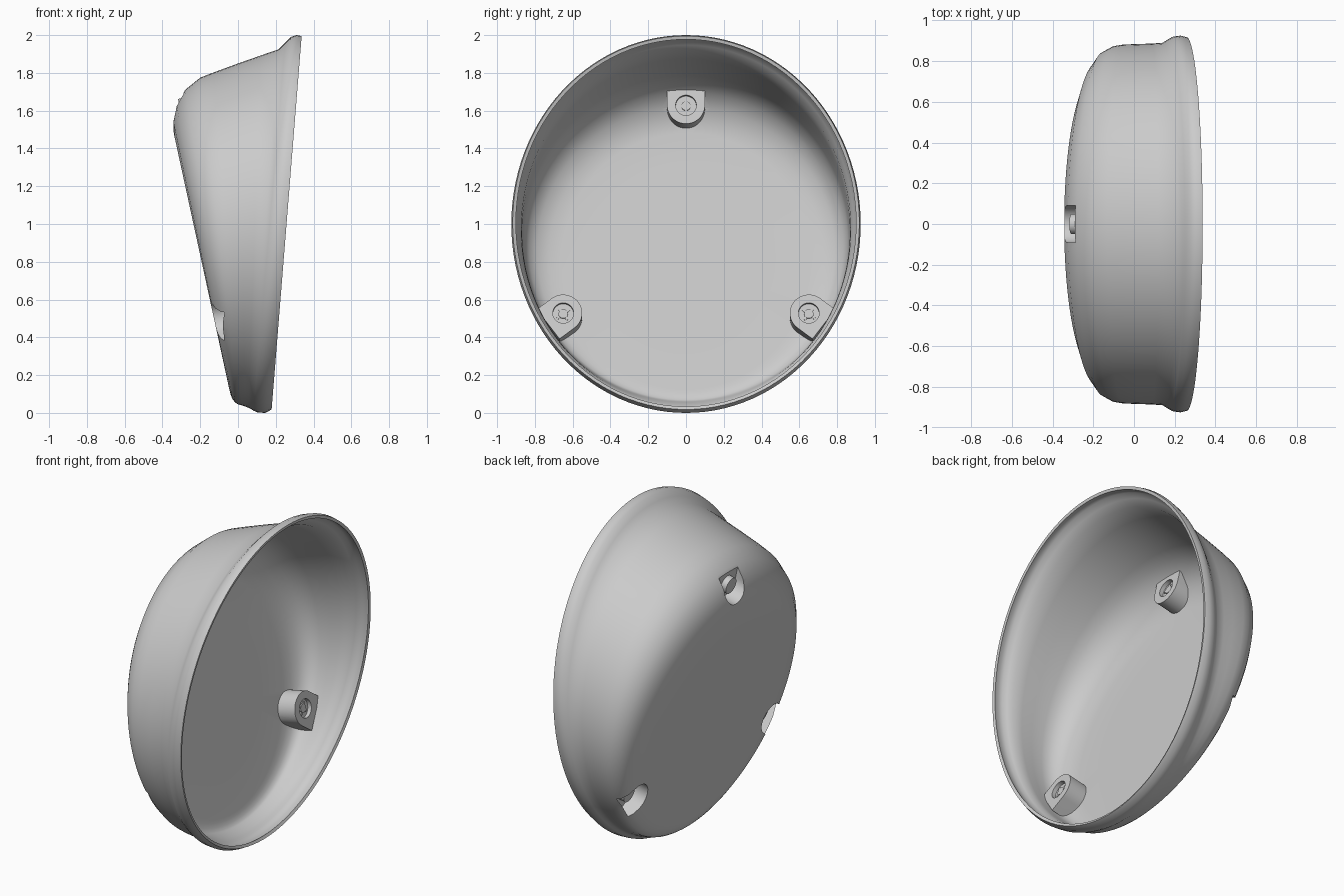
import bpy, bmesh
from math import sin, cos, pi, radians
from mathutils import Vector, Matrix

if "Cube" in bpy.data.objects:
    bpy.data.objects.remove(bpy.data.objects["Cube"])

grey = bpy.data.materials.new("plain_grey")
grey.use_nodes = True
colour = (0.6, 0.6, 0.6, 1)
grey.diffuse_color = colour
grey.node_tree.nodes["Principled BSDF"].inputs["Base Color"].default_value = colour


def make_object(name, bm):
    mesh = bpy.data.meshes.new(name)
    bm.to_mesh(mesh)
    bm.free()
    mesh.materials.append(grey)
    obj = bpy.data.objects.new(name, mesh)
    bpy.context.collection.objects.link(obj)
    return obj


def activate(obj):
    bpy.ops.object.select_all(action='DESELECT')
    obj.select_set(True)
    bpy.context.view_layer.objects.active = obj


def combine(obj, tool, operation):
    mod = obj.modifiers.new("combine", 'BOOLEAN')
    mod.operation, mod.solver, mod.object = operation, 'EXACT', tool
    activate(obj)
    bpy.ops.object.modifier_apply(modifier=mod.name)


def smooth(obj):
    activate(obj)
    bpy.ops.object.shade_smooth_by_angle(angle=radians(32))


def prism(name, outline, low, high, matrix):
    """Extrude a 2D outline along local z, then place it."""
    bm = bmesh.new()
    face = bm.faces.new([bm.verts.new((x, y, low)) for x, y in outline])
    grown = bmesh.ops.extrude_face_region(bm, geom=[face])["geom"]
    tops = [v for v in grown if isinstance(v, bmesh.types.BMVert)]
    bmesh.ops.translate(bm, vec=(0, 0, high - low), verts=tops)
    bmesh.ops.recalc_face_normals(bm, faces=bm.faces[:])
    bm.transform(matrix)
    return make_object(name, bm)


def circle(r, n=32):
    return [(r * cos(2 * pi * i / n), r * sin(2 * pi * i / n)) for i in range(n)]


def d_shape(r, flat, n=24):
    arc = [(r * cos(pi + pi * i / n), r * sin(pi + pi * i / n)) for i in range(n + 1)]
    return arc + [(r, flat), (-r, flat)]


def bar(w, h):
    return [(-w, -h), (w, -h), (w, h), (-w, h)]


# Bowl: tilted elliptical rings from floor to lip (top x, top z, bottom x, bottom z, half width)
rings = [
    (-0.34, 1.48, -0.045, 0.12, 0.66), (-0.343, 1.545, -0.04, 0.1, 0.73),
    (-0.325, 1.63, -0.03, 0.075, 0.795), (-0.28, 1.71, -0.015, 0.055, 0.845),
    (-0.2, 1.775, 0.0, 0.045, 0.873), (-0.13, 1.802, 0.02, 0.04, 0.881),
    (0.0, 1.85, 0.04, 0.033, 0.884), (0.12, 1.892, 0.055, 0.027, 0.886),
    (0.215, 1.925, 0.07, 0.02, 0.89), (0.25, 1.96, 0.083, 0.011, 0.905),
    (0.28, 1.99, 0.105, 0.002, 0.92), (0.31, 2.0, 0.145, 0.0, 0.925),
    (0.337, 1.995, 0.178, 0.018, 0.918),
]
SEGMENTS = 112
bm = bmesh.new()


def add_ring(top_x, top_z, low_x, low_z, width, scale=1):
    mid = Vector((top_x + low_x, 0, top_z + low_z)) / 2
    up = Vector((top_x - low_x, 0, top_z - low_z)) / 2 * scale
    side = Vector((0, width * scale, 0))
    angles = [2 * pi * i / SEGMENTS for i in range(SEGMENTS)]
    return [bm.verts.new(mid + side * cos(a) + up * sin(a)) for a in angles]


loops = [add_ring(*rings[0], scale=s) for s in (0.35, 0.7)] + [add_ring(*r) for r in rings]
cap = bm.faces.new(loops[0])
for inner, outer in zip(loops, loops[1:]):
    for i in range(SEGMENTS):
        j = (i + 1) % SEGMENTS
        bm.faces.new((inner[i], inner[j], outer[j], outer[i]))
bmesh.ops.recalc_face_normals(bm, faces=bm.faces[:])
cap.normal_update()
if cap.normal.x > 0:
    bmesh.ops.reverse_faces(bm, faces=bm.faces[:])
bm.normal_update()

# Closed, slightly smaller copy that trims the bosses to the bowl
trim = bm.copy()
for vert, offset in [(v, v.normal * 0.006) for v in trim.verts]:
    vert.co -= offset
bmesh.ops.holes_fill(trim, edges=[e for e in trim.edges if e.is_boundary], sides=0)
bmesh.ops.recalc_face_normals(trim, faces=trim.faces[:])
hull = make_object("hull_helper", trim)

bowl = make_object("bowl_shell", bm)
wall = bowl.modifiers.new("wall", 'SOLIDIFY')
wall.thickness, wall.offset, wall.use_even_offset = 0.018, -1, True
activate(bowl)
bpy.ops.object.modifier_apply(modifier=wall.name)

# Three screw mounts: a D-shaped boss inside, a matching pocket outside
normal = Vector((0.977, 0, 0.212)).normalized()
slope = Vector((-normal.z, 0, normal.x))
mounts = [("top", 0, 1.60, 90, 0.08), ("left", 0.65, 0.5, -37, 0.09),
          ("right", -0.65, 0.5, 217, 0.09)]
for label, y, z, angle, flat in mounts:
    a = radians(angle)
    out = Vector((0, cos(a), 0)) + slope * sin(a)
    across = out.cross(normal)
    place = Matrix((across, out, normal)).transposed().to_4x4()
    place.translation = (-0.04 - 0.2174 * (z - 0.1), y, z)

    boss = prism(label + "_boss", d_shape(0.1, flat + 0.01), -0.02, 0.135, place)
    pocket = prism("pocket_cutter", d_shape(0.092, flat), -0.08, 0.095, place)
    recess = prism("recess_cutter", circle(0.055), 0.11, 0.2, place)
    combine(boss, hull, 'INTERSECT')
    combine(bowl, pocket, 'DIFFERENCE')
    combine(boss, pocket, 'DIFFERENCE')
    combine(boss, recess, 'DIFFERENCE')
    for helper in (pocket, recess):
        bpy.data.objects.remove(helper)
    smooth(boss)

    # Screw seat outside, screw tip and cross bars in the recess
    smooth(prism(label + "_screw_seat", circle(0.05), 0.06, 0.1, place))
    smooth(prism(label + "_screw_tip", circle(0.025, 16), 0.105, 0.12, place))
    prism(label + "_screw_bar_a", bar(0.04, 0.007), 0.105, 0.117, place)
    prism(label + "_screw_bar_b", bar(0.007, 0.04), 0.105, 0.117, place)

bpy.data.objects.remove(hull)
smooth(bowl)
